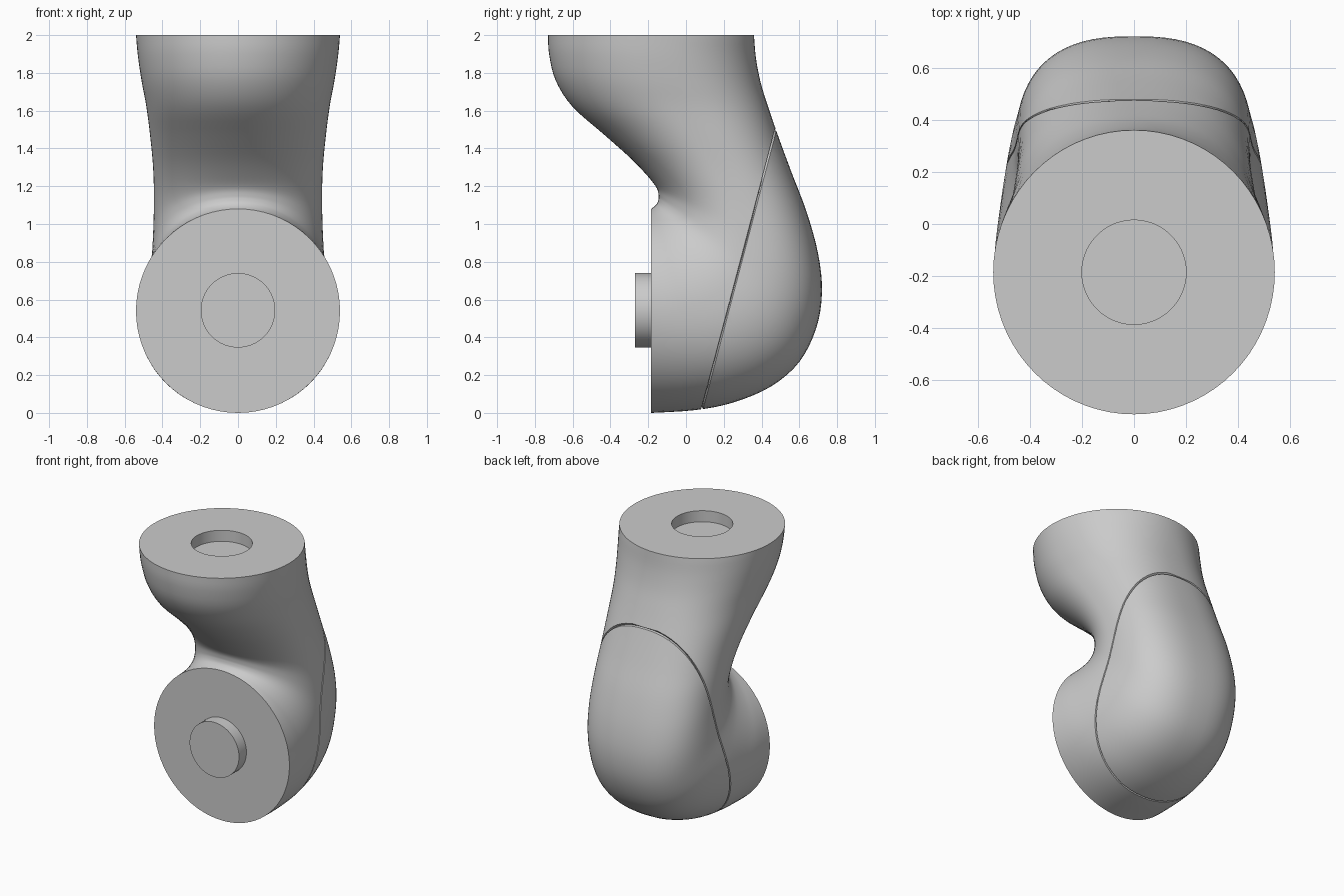
import bpy, bmesh, math
from mathutils import Vector

cube = bpy.data.objects.get("Cube")
if cube:
    bpy.data.objects.remove(cube, do_unlink=True)

SEGMENTS = 72
STEPS = 4

grey = bpy.data.materials.new("satin grey")
grey.use_nodes = True
GREY = (0.6, 0.6, 0.6, 1)
grey.diffuse_color = GREY
grey.node_tree.nodes["Principled BSDF"].inputs["Base Color"].default_value = GREY

# Sections: inner y, inner z, outer y, outer z, half width
SECTIONS = [
    (-.73, 2, .36, 2, .54),
    (-.725, 1.9, .37, 1.88, .53),
    (-.69, 1.76, .395, 1.75, .51),
    (-.6, 1.62, .435, 1.62, .485),
    (-.43, 1.47, .49, 1.46, .465),
    (-.29, 1.345, .56, 1.27, .45),
    (-.2, 1.25, .64, 1.06, .445),
    (-.155, 1.19, .7, .84, .447),
    (-.145, 1.15, .72, .64, .452),
    (-.146, 1.13, .69, .45, .46),
    (-.15, 1.115, .6, .27, .478),
    (-.156, 1.105, .45, .14, .497),
    (-.165, 1.095, .25, .055, .515),
    (-.175, 1.087, .05, .015, .53),
    (-.185, 1.08, -.185, 0, .54),
]


def smooth_sections(rows):
    """Catmull-Rom interpolation between the sections."""
    out = []
    last = len(rows) - 1
    for i in range(last):
        quad = [rows[max(i - 1, 0)], rows[i], rows[i + 1], rows[min(i + 2, last)]]
        for k in range(STEPS):
            t = k / STEPS
            out.append([
                b + t / 2 * (c - a + t * (2 * a - 5 * b + 4 * c - d + t * (3 * (b - c) + d - a)))
                for a, b, c, d in zip(*quad)])
    return out + [list(rows[-1])]


def power(v, e):
    return math.copysign(abs(v) ** e, v)


def ring(bm, row, squareness):
    """One closed section, rounder inside and squarer outside."""
    yi, zi, yo, zo, width = row
    mid = Vector((0, (yi + yo) / 2, (zi + zo) / 2))
    half = Vector((0, (yo - yi) / 2, (zo - zi) / 2))
    verts = []
    for i in range(SEGMENTS):
        a = 2 * math.pi * i / SEGMENTS
        c, s = math.cos(a), math.sin(a)
        e = 2 / (2 + squareness) if c > 0 else 1
        verts.append(bm.verts.new(mid + half * power(c, e) + Vector((width * power(s, e), 0, 0))))
    return verts


def finish(bm, name):
    bmesh.ops.recalc_face_normals(bm, faces=bm.faces)
    mesh = bpy.data.meshes.new(name)
    bm.to_mesh(mesh)
    bm.free()
    mesh.materials.append(grey)
    obj = bpy.data.objects.new(name, mesh)
    bpy.context.collection.objects.link(obj)
    bpy.ops.object.select_all(action='DESELECT')
    obj.select_set(True)
    bpy.context.view_layer.objects.active = obj
    bpy.ops.object.shade_smooth_by_angle(angle=math.radians(35))
    return obj


# Elbow shell with a round socket sunk into its top
bm = bmesh.new()
rows = smooth_sections(SECTIONS)
rings = [ring(bm, (-.385, z, .015, z, .2), 0) for z in (1.92, 2)]
for i, row in enumerate(rows):
    rings.append(ring(bm, row, .6 * math.sin(math.pi * i / (len(rows) - 1))))
for r0, r1 in zip(rings, rings[1:]):
    for i in range(SEGMENTS):
        j = (i + 1) % SEGMENTS
        bm.faces.new((r0[i], r0[j], r1[j], r1[i]))
bm.faces.new(rings[0])
bm.faces.new(rings[-1])
bmesh.ops.recalc_face_normals(bm, faces=bm.faces)

# Slanted seam groove around the back cover
normal = Vector((0, 1.5, -.395)).normalized()
base = Vector((0, .08, 0))
seam = []
for offset in (-.005, .005, 0):
    cut = bmesh.ops.bisect_plane(
        bm, geom=bm.verts[:] + bm.edges[:] + bm.faces[:], dist=1e-5,
        plane_co=base + normal * offset, plane_no=normal)
    seam = [g for g in cut["geom_cut"] if isinstance(g, bmesh.types.BMVert)]
bm.normal_update()
moves = [(v, v.normal.copy()) for v in seam]
for v, n in moves:
    v.co -= n * .012
finish(bm, "elbow_shell")

# Round peg on the front face
bm = bmesh.new()
bmesh.ops.create_cone(bm, cap_ends=True, segments=SEGMENTS, radius1=.197, radius2=.197, depth=.095)
for v in bm.verts:
    x, y, z = v.co
    v.co = (x, z - .2225, y + .543)
finish(bm, "front_peg")
